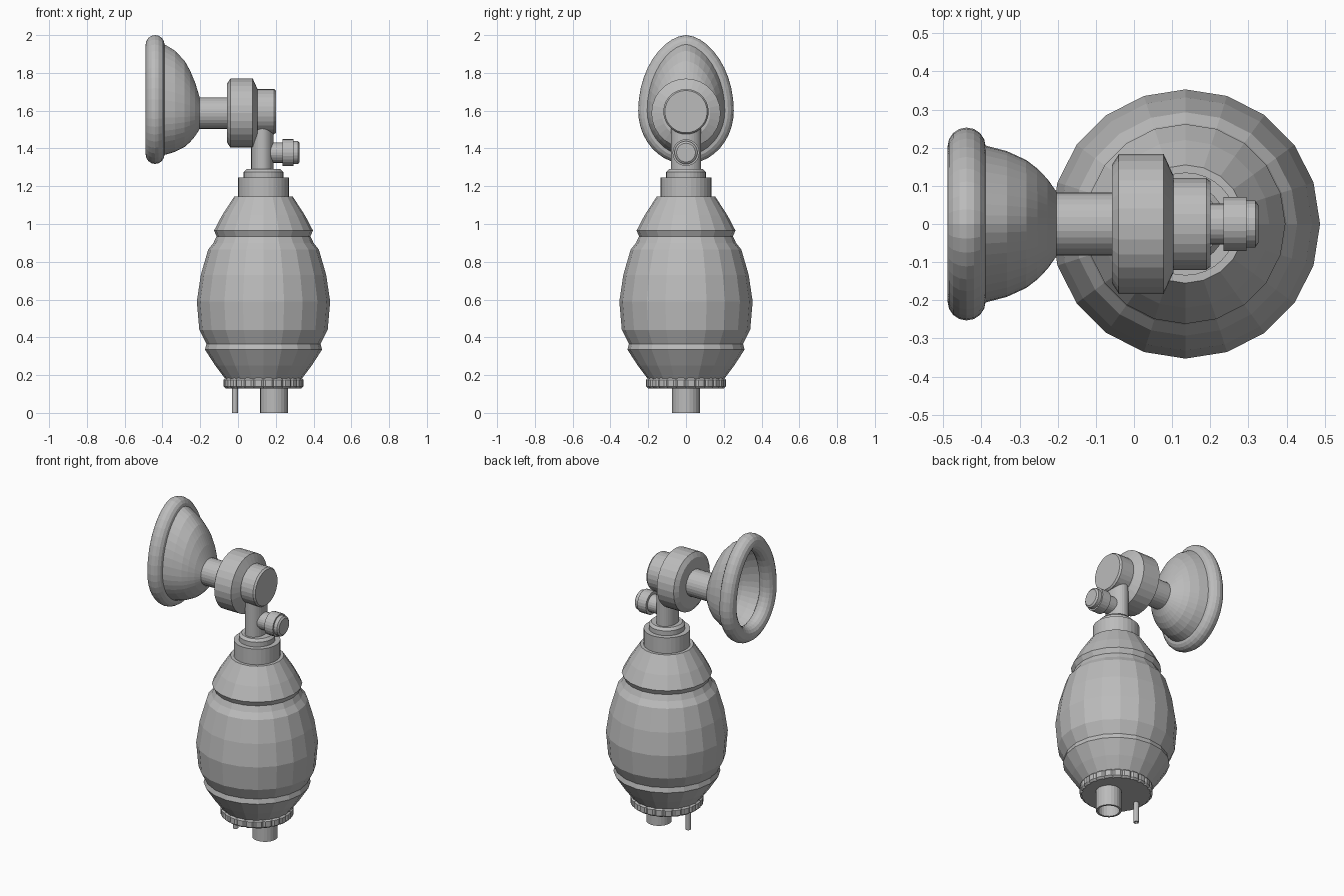
import bpy, bmesh
from math import sin, cos, pi, radians
from mathutils import Vector

if "Cube" in bpy.data.objects:
    bpy.data.objects.remove(bpy.data.objects["Cube"])

grey = bpy.data.materials.new("plain grey")
grey.use_nodes = True
grey.diffuse_color = (0.5, 0.5, 0.5, 1)
grey.node_tree.nodes["Principled BSDF"].inputs["Base Color"].default_value = (0.5, 0.5, 0.5, 1)

BAG_X = 0.135
HEAD_Z = 1.587
parts = []


def loft(name, rings, caps=(True, True), loop=False):
    """Skin a list of equal-length point rings."""
    bm = bmesh.new()
    vs = [[bm.verts.new(p) for p in ring] for ring in rings]
    n = len(vs[0])
    pairs = list(zip(vs, vs[1:])) + ([(vs[-1], vs[0])] if loop else [])
    for a, b in pairs:
        for i in range(n):
            j = (i + 1) % n
            bm.faces.new((a[i], a[j], b[j], b[i]))
    if not loop:
        if caps[0]:
            bm.faces.new(vs[0][::-1])
        if caps[1]:
            bm.faces.new(vs[-1])
    bmesh.ops.recalc_face_normals(bm, faces=bm.faces)
    me = bpy.data.meshes.new(name)
    bm.to_mesh(me)
    bm.free()
    me.materials.append(grey)
    ob = bpy.data.objects.new(name, me)
    bpy.context.collection.objects.link(ob)
    parts.append(ob)
    return ob


def lathe(name, profile, centre, axis="z", segs=20, sy=1.0, wave=None, **kw):
    """Turn (radius, position) pairs about the z or x axis."""
    c = Vector(centre)
    rings = []
    for r, h in profile:
        ring = []
        for i in range(segs):
            t = 2 * pi * i / segs
            q = r * (wave(i) if wave else 1)
            u, v = q * cos(t), q * sin(t) * sy
            ring.append(c + Vector((u, v, h) if axis == "z" else (h, u, v)))
        rings.append(ring)
    return loft(name, rings, **kw)


# Squeeze bag with two moulded grooves
lathe("squeeze_bag", [(.195, .17), (.255, .25), (.31, .335), (.302, .365), (.34, .44),
                      (.353, .59), (.332, .73), (.293, .865), (.265, .9), (.248, .935),
                      (.262, .965), (.22, 1.045), (.155, 1.145)], (BAG_X, 0, 0))

# Neck of the bag
lathe("neck_collar", [(.135, 1.14), (.135, 1.245)], (BAG_X, 0, 0), segs=32)
lathe("neck_step", [(.105, 1.24), (.105, 1.275), (.09, 1.29)], (BAG_X, 0, 0), segs=32)
lathe("neck_tube", [(.059, 1.27), (.059, 1.55)], (.129, 0, 0), segs=32, sy=1.33)

# Scalloped base ring with its ports
lathe("base_ring", [(.2, .13), (.212, .14), (.212, .175), (.2, .187)], (BAG_X, 0, 0),
      segs=120, wave=lambda i: 0.965 if i % 5 == 0 else 1.0)
lathe("base_port", [(.062, .12), (.062, 0), (.074, 0), (.074, .14)], (.191, 0, 0),
      segs=24, caps=(True, False))
lathe("oxygen_tube", [(.009, .12), (.009, 0), (.016, 0), (.016, .14)], (-.016, 0, 0),
      segs=12, caps=(True, False))

# Valve head and the tube to the mask
lathe("valve_head", [(.155, -.058), (.183, -.04), (.183, .078), (.128, .103)],
      (0, 0, HEAD_Z), "x", 28)
lathe("valve_back", [(.12, .09), (.12, .19), (.112, .201)], (0, 0, 1.595), "x", 28)
lathe("mask_tube", [(.083, -.215), (.083, -.04)], (0, 0, HEAD_Z), "x", 28)

# Pressure relief port
lathe("relief_port", [(.054, .15), (.054, .235), (.071, .235), (.071, .295),
                      (.061, .295), (.061, .318), (.05, .326)], (0, 0, 1.378), "x", 24)

# Face mask: egg-shaped outline blended into the tube
N = 40


def egg(t):
    c, s = cos(t), sin(t)
    if s > 0:
        y = .203 * abs(c) ** 1.2 * (1 if c > 0 else -1)
        return Vector((0, y, 1.6 + .35 * s))
    return Vector((0, .203 * c, 1.6 + .232 * s))


def tube_circle(t):
    return Vector((0, .083 * cos(t), HEAD_Z + .083 * sin(t)))


angles = [2 * pi * i / N for i in range(N)]
dome = loft("mask_dome",
            [[tube_circle(t).lerp(egg(t), f) + Vector((x, 0, 0)) for t in angles]
             for x, f in [(-.207, 0), (-.23, .27), (-.257, .5), (-.285, .68),
                          (-.335, .87), (-.39, .99), (-.43, 1)]], caps=(False, False))
shell = dome.modifiers.new("shell", "SOLIDIFY")
shell.thickness = .008
shell.offset = 0

# Soft cushion rim swept round the egg outline
rim = []
for i, t in enumerate(angles):
    along = (egg(angles[(i + 1) % N]) - egg(angles[i - 1])).normalized()
    out = along.cross(Vector((1, 0, 0)))
    rim.append([egg(t) + Vector((-.439, 0, 0)) + out * .05 * cos(a)
                + Vector((.05 * sin(a), 0, 0))
                for a in (2 * pi * k / 16 for k in range(16))])
loft("mask_cushion", rim, loop=True)

# Smooth shading with crisp edges
for ob in bpy.context.view_layer.objects:
    ob.select_set(ob in parts)
bpy.context.view_layer.objects.active = parts[0]
bpy.ops.object.shade_smooth_by_angle(angle=radians(32))
